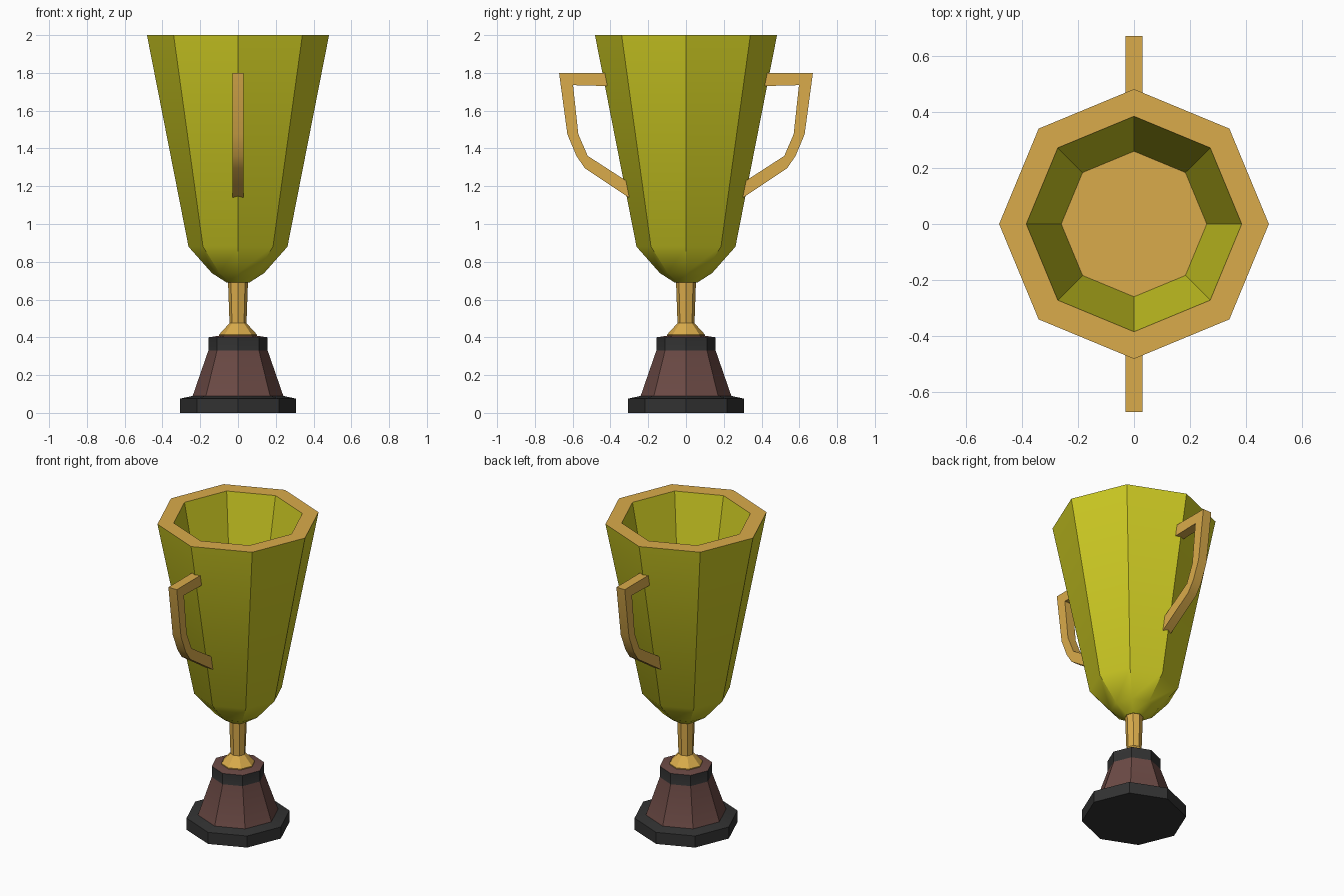
import bpy, bmesh, math

if "Cube" in bpy.data.objects:
    bpy.data.objects.remove(bpy.data.objects["Cube"])


def material(name, rgb):
    m = bpy.data.materials.new(name)
    m.diffuse_color = (*rgb, 1)
    m.use_nodes = True
    m.node_tree.nodes["Principled BSDF"].inputs["Base Color"].default_value = m.diffuse_color
    return m


yellow = material("olive yellow", (0.62, 0.60, 0.017))
gold = material("gold", (0.70, 0.41, 0.07))
brown = material("brown wood", (0.150, 0.069, 0.060))
black = material("black", (0.032, 0.032, 0.032))


def finish(name, bm, mats):
    me = bpy.data.meshes.new(name)
    bm.to_mesh(me)
    bm.free()
    ob = bpy.data.objects.new(name, me)
    bpy.context.collection.objects.link(ob)
    for m in mats:
        me.materials.append(m)
    bpy.ops.object.select_all(action='DESELECT')
    ob.select_set(True)
    bpy.context.view_layer.objects.active = ob
    bpy.ops.object.shade_smooth_by_angle(angle=math.radians(30))
    return ob


def lathe(name, profile, mats, seg_mats, sides=8):
    """Octagonal turned part; seg_mats = start cap, each segment, end cap."""
    bm = bmesh.new()
    rings = []
    for r, z in profile:
        rings.append([bm.verts.new((r * math.cos(2 * math.pi * i / sides),
                                    r * math.sin(2 * math.pi * i / sides), z))
                      for i in range(sides)])
    bm.faces.new(rings[0][::-1]).material_index = seg_mats[0]
    for k in range(len(rings) - 1):
        a, b = rings[k], rings[k + 1]
        for i in range(sides):
            j = (i + 1) % sides
            bm.faces.new((a[i], a[j], b[j], b[i])).material_index = seg_mats[k + 1]
    bm.faces.new(rings[-1]).material_index = seg_mats[-1]
    return finish(name, bm, mats)


# plinth: black foot, brown cone, black collar, brown top
lathe("plinth",
      [(0.308, 0), (0.308, 0.075), (0.24, 0.09), (0.157, 0.33), (0.157, 0.40), (0.09, 0.41)],
      [black, brown], [0, 0, 0, 1, 0, 1, 1])

# stem with flared foot
lathe("stem", [(0.10, 0.405), (0.10, 0.415), (0.045, 0.475), (0.053, 0.70)],
      [gold], [0] * 5)

# cup: yellow outside, gold rim, yellow inner wall, gold floor
lathe("cup",
      [(0.06, 0.69), (0.138, 0.74), (0.262, 0.88), (0.482, 2.0), (0.385, 2.0), (0.26, 1.36)],
      [yellow, gold], [0, 0, 0, 0, 1, 0, 1])

# handles: bent strips on the front and back
OUTER = [(0.41, 1.80), (0.672, 1.80), (0.628, 1.475), (0.58, 1.36), (0.535, 1.295), (0.295, 1.135)]
INNER = [(0.40, 1.73), (0.598, 1.735), (0.57, 1.475), (0.52, 1.36), (0.515, 1.357), (0.295, 1.215)]


def handle(name, side):
    bm = bmesh.new()
    loops = []
    for (oy, oz), (iy, iz) in zip(OUTER, INNER):
        loops.append([bm.verts.new(p) for p in (
            (-0.03, side * oy, oz), (0.03, side * oy, oz),
            (0.03, side * iy, iz), (-0.03, side * iy, iz))])
    for a, b in zip(loops, loops[1:]):
        for i in range(4):
            j = (i + 1) % 4
            bm.faces.new((a[i], a[j], b[j], b[i]))
    bm.faces.new(loops[0])
    bm.faces.new(loops[-1])
    bmesh.ops.recalc_face_normals(bm, faces=bm.faces)
    finish(name, bm, [gold])


handle("front_handle", -1)
handle("back_handle", 1)
